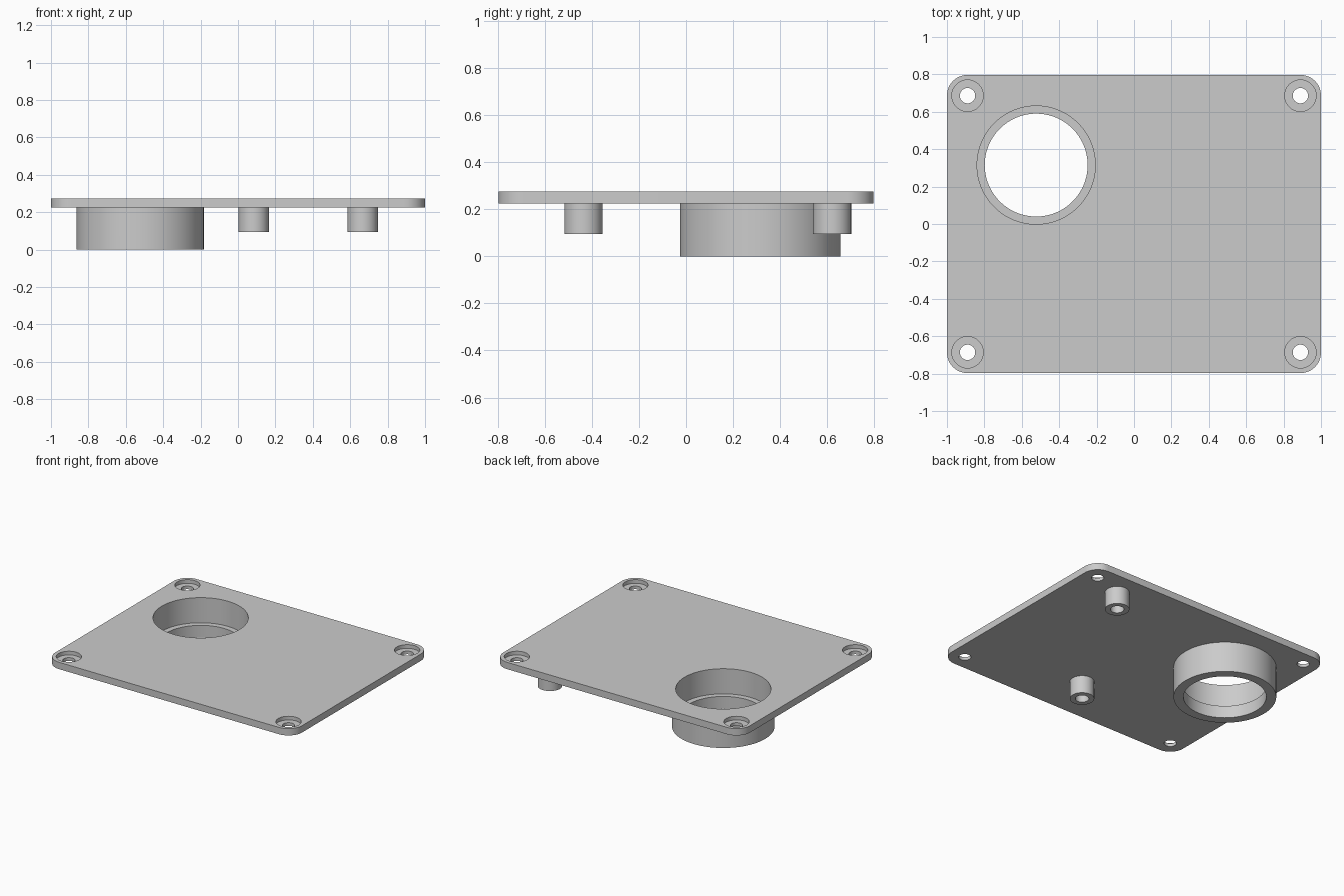
import bpy, bmesh, math
from mathutils import Matrix

if "Cube" in bpy.data.objects:
    bpy.data.objects.remove(bpy.data.objects["Cube"])

W, D = 2.0, 1.594              # plate footprint
Z_LOW, Z_TOP = 0.224, 0.274    # plate underside and top
CORNER = 0.11

grey = bpy.data.materials.new("light_grey")
grey.diffuse_color = (0.6, 0.6, 0.6, 1)
grey.use_nodes = True
grey.node_tree.nodes["Principled BSDF"].inputs["Base Color"].default_value = grey.diffuse_color


def make_object(name, bm):
    mesh = bpy.data.meshes.new(name)
    bm.to_mesh(mesh)
    bm.free()
    mesh.materials.append(grey)
    obj = bpy.data.objects.new(name, mesh)
    bpy.context.collection.objects.link(obj)
    return obj


def cylinder(name, x, y, r, z0, z1, sides=64):
    bm = bmesh.new()
    bmesh.ops.create_cone(bm, cap_ends=True, segments=sides, radius1=r, radius2=r,
                          depth=z1 - z0,
                          matrix=Matrix.Translation((x, y, (z0 + z1) / 2)))
    return make_object(name, bm)


def combine(target, tool, operation):
    # Apply the boolean, then discard the tool
    mod = target.modifiers.new(operation.lower(), 'BOOLEAN')
    mod.operation, mod.solver, mod.object = operation, 'EXACT', tool
    bpy.context.view_layer.update()
    result = bpy.data.meshes.new_from_object(
        target.evaluated_get(bpy.context.evaluated_depsgraph_get()))
    target.modifiers.clear()
    target.data = result
    bpy.data.objects.remove(tool)


# Plate with rounded vertical corners
bm = bmesh.new()
bmesh.ops.create_cube(bm, size=1, matrix=Matrix.Translation((0, 0, (Z_LOW + Z_TOP) / 2))
                      @ Matrix.Diagonal((W, D, Z_TOP - Z_LOW, 1)))
upright = [e for e in bm.edges if abs(e.verts[0].co.z - e.verts[1].co.z) > 0.01]
bmesh.ops.bevel(bm, geom=upright, offset=CORNER, segments=12, profile=0.5,
                affect='EDGES')
plate = make_object("cover_plate", bm)

# Large socket collar and its stepped bore
SX, SY = -0.523, 0.315
combine(plate, cylinder("socket_collar", SX, SY, 0.341, 0, 0.25, 128), 'UNION')
combine(plate, cylinder("socket_bore", SX, SY, 0.316, 0.09, 0.4, 128), 'DIFFERENCE')
combine(plate, cylinder("socket_opening", SX, SY, 0.275, -0.1, 0.4, 128), 'DIFFERENCE')

# Hollow mounting posts under the plate
for x, y in ((0.084, -0.436), (0.667, 0.621)):
    combine(plate, cylinder("post", x, y, 0.081, 0.094, 0.25), 'UNION')
    combine(plate, cylinder("post_hole", x, y, 0.045, 0, Z_LOW), 'DIFFERENCE')

# Counterbored screw holes in the corners
for sx in (-1, 1):
    for sy in (-1, 1):
        x, y = sx * 0.89, sy * 0.686
        combine(plate, cylinder("screw_recess", x, y, 0.084, Z_TOP - 0.027, 0.4), 'DIFFERENCE')
        combine(plate, cylinder("screw_hole", x, y, 0.041, 0.1, 0.4), 'DIFFERENCE')

# Smooth round walls, crisp rims
plate.data.shade_smooth()
plate.data.set_sharp_from_angle(angle=math.radians(30))
